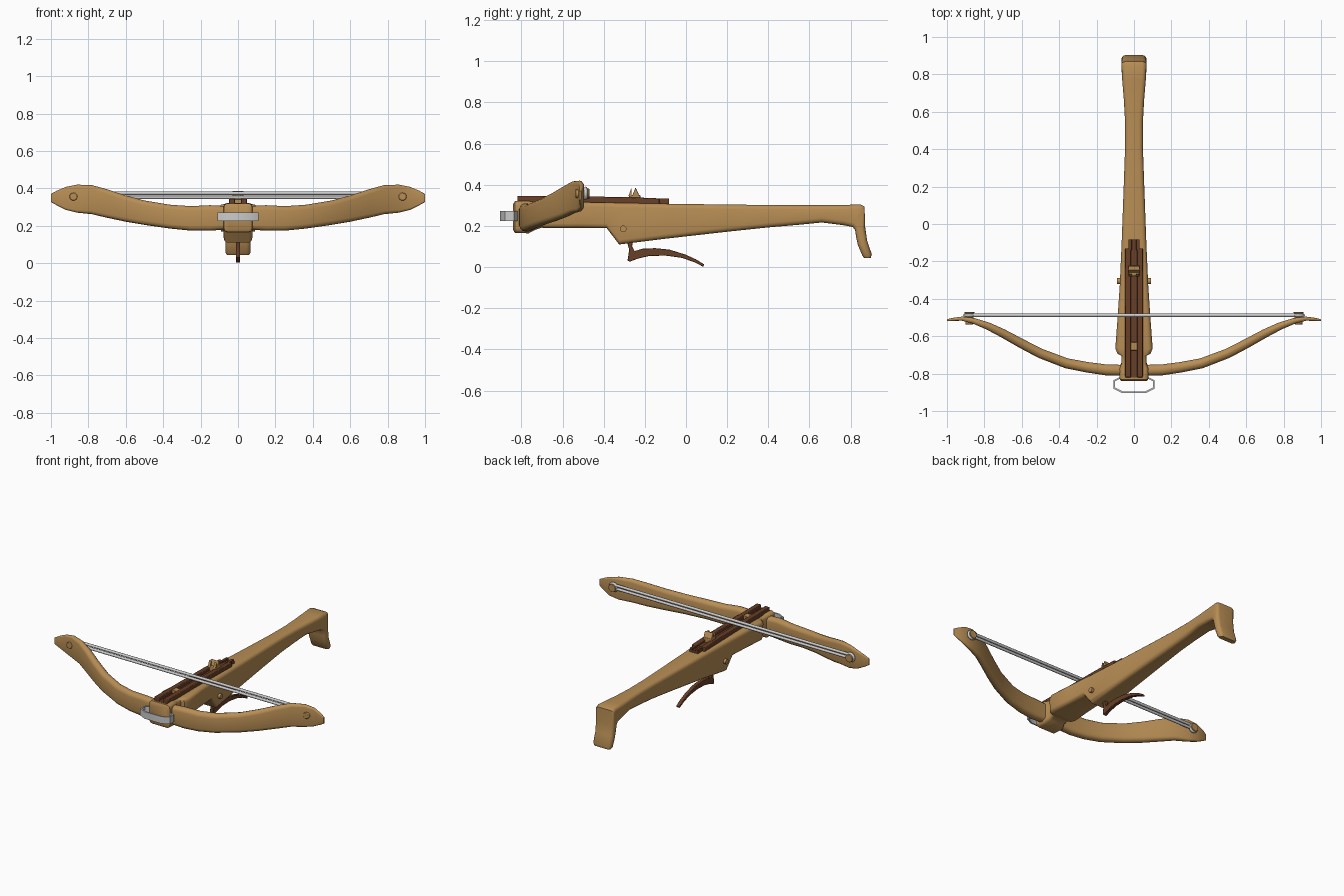
import bpy, bmesh, math
from mathutils import Vector

if "Cube" in bpy.data.objects:
    bpy.data.objects.remove(bpy.data.objects["Cube"])


def material(name, rgb):
    m = bpy.data.materials.new(name)
    m.diffuse_color = (*rgb, 1)
    m.use_nodes = True
    m.node_tree.nodes["Principled BSDF"].inputs["Base Color"].default_value = m.diffuse_color
    return m


wood = material("light_wood", (0.48, 0.27, 0.09))
dark = material("dark_wood", (0.14, 0.05, 0.02))


def finish(name, bm, mat=None, bevel=0.0, angle=38):
    bmesh.ops.recalc_face_normals(bm, faces=bm.faces)
    me = bpy.data.meshes.new(name)
    bm.to_mesh(me)
    bm.free()
    ob = bpy.data.objects.new(name, me)
    bpy.context.collection.objects.link(ob)
    if mat:
        me.materials.append(mat)
    if bevel:
        b = ob.modifiers.new("bevel", 'BEVEL')
        b.width, b.segments = bevel, 2
    bpy.ops.object.select_all(action='DESELECT')
    ob.select_set(True)
    bpy.context.view_layer.objects.active = ob
    bpy.ops.object.shade_smooth_by_angle(angle=math.radians(angle))
    return ob


def rounded_ring(bm, a, b, side, r, segs=3):
    """Rounded rectangle: a and b are the two edge midpoints, side the half-width vector."""
    a, b = Vector(a), Vector(b)
    c, up, w = (a + b) / 2, (a - b).normalized(), side.length
    h, s = (a - b).length / 2, side.normalized()
    r = min(r, h * 0.95, w * 0.95)
    verts = []
    for q, (sx, sy) in enumerate(((1, 1), (-1, 1), (-1, -1), (1, -1))):
        for i in range(segs + 1):
            t = math.pi / 2 * (q + i / segs)
            verts.append(bm.verts.new(c + s * (sx * (w - r) + r * math.cos(t))
                                      + up * (sy * (h - r) + r * math.sin(t))))
    return verts


def loft(name, sections, mat):
    bm = bmesh.new()
    rings = [rounded_ring(bm, *s) for s in sections]
    n = len(rings[0])
    for p, q in zip(rings, rings[1:]):
        for i in range(n):
            bm.faces.new((p[i], p[(i + 1) % n], q[(i + 1) % n], q[i]))
    bm.faces.new(rings[0])
    bm.faces.new(rings[-1])
    return finish(name, bm, mat)


def prism(name, pts, x0, x1, mat=None, bevel=0.0):
    """Extrude a y-z outline from x0 to x1."""
    bm = bmesh.new()
    f = bm.faces.new([bm.verts.new((x0, y, z)) for y, z in pts])
    new = bmesh.ops.extrude_face_region(bm, geom=[f])['geom']
    bmesh.ops.translate(bm, vec=(x1 - x0, 0, 0),
                        verts=[v for v in new if isinstance(v, bmesh.types.BMVert)])
    return finish(name, bm, mat, bevel)


def box(name, x0, x1, y0, y1, z0, z1, mat=None, bevel=0.0):
    return prism(name, [(y0, z0), (y1, z0), (y1, z1), (y0, z1)], x0, x1, mat, bevel)


def rod(name, a, b, r, mat=None, segs=16, bevel=0.0):
    a, b = Vector(a), Vector(b)
    bm = bmesh.new()
    bmesh.ops.create_cone(bm, cap_ends=True, segments=segs, radius1=r, radius2=r, depth=(b - a).length)
    rot = (b - a).to_track_quat('Z', 'Y').to_matrix()
    bmesh.ops.rotate(bm, matrix=rot, verts=bm.verts)
    bmesh.ops.translate(bm, vec=(a + b) / 2, verts=bm.verts)
    return finish(name, bm, mat, bevel)


# Stock with front block and hooked butt: top y, top z, bottom y, bottom z, half width
stock = [(-.84, .305, -.84, .18, .066), (-.832, .32, -.832, .167, .076), (-.775, .322, -.765, .164, .078),
         (-.745, .318, -.735, .18, .066), (-.705, .315, -.70, .192, .068), (-.695, .315, -.69, .19, .088),
         (-.665, .316, -.665, .19, .1), (-.52, .316, -.52, .19, .089), (-.385, .314, -.385, .189, .08),
         (-.325, .312, -.325, .11, .076), (-.1, .308, -.1, .138, .066), (.2, .304, .2, .172, .055),
         (.4, .302, .4, .193, .048), (.55, .301, .55, .206, .048), (.66, .301, .66, .217, .054),
         (.77, .302, .77, .203, .063), (.845, .305, .81, .195, .066), (.868, .295, .822, .18, .067),
         (.87, .2, .826, .15, .067), (.88, .13, .836, .105, .067), (.903, .062, .858, .054, .067),
         (.898, .045, .866, .045, .06)]
loft("stock", [((0, yt, zt), (0, yb, zb), Vector((w, 0, 0)), .022)
               for yt, zt, yb, zb, w in stock], wood)

# Bow limbs: x, y, bottom z, top z, thickness; mirrored across the block
half = [(.06, -.782, .18, .305, .058), (.15, -.78, .174, .31, .058), (.25, -.766, .174, .305, .056),
        (.36, -.745, .185, .312, .054), (.5, -.692, .205, .335, .052), (.6, -.64, .222, .362, .05),
        (.7, -.585, .243, .395, .046), (.78, -.546, .262, .417, .04), (.86, -.517, .27, .42, .03),
        (.92, -.506, .285, .408, .022), (.97, -.51, .31, .387, .016), (1.0, -.515, .327, .37, .01)]
path = [(-x, *r) for x, *r in reversed(half)] + half
limbs = []
for i, (x, y, zb, zt, t) in enumerate(path):
    p, q = path[max(i - 1, 0)], path[min(i + 1, len(path) - 1)]
    n = Vector((-(q[1] - p[1]), q[0] - p[0], 0)).normalized()
    limbs.append(((x, y, zt), (x, y, zb), n * t / 2, .025))
loft("bow_limbs", limbs, wood)

# Bolt groove: floor, paired rails and narrower tail
box("groove_floor", -.03, .03, -.82, -.082, .295, .322, dark)
for s in (-1, 1):
    prism("groove_rail", [(-.82, .3), (-.13, .3), (-.13, .334), (-.3, .341), (-.82, .346)],
          s * .016, s * .047, dark, .004)
    box("groove_tail", s * .011, s * .03, -.14, -.082, .305, .334, dark, .003)
box("groove_plug", -.018, .018, -.675, -.632, .31, .342, wood, .002)

# Nut with claws holding the string
box("nut_base", -.03, .03, -.278, -.222, .315, .35, wood, .004)
prism("nut_rear_claw", [(-.262, .345), (-.226, .345), (-.24, .378), (-.246, .386)], -.03, .03, wood, .002)
for s in (-1, 1):
    prism("nut_front_claw", [(-.28, .345), (-.264, .345), (-.266, .383)], s * .012, s * .028, wood)

# Cross pin and trigger
rod("cross_pin", (-.092, -.305, .186), (.092, -.305, .186), .016, wood)
prism("trigger", [(-.295, .15), (-.255, .15), (-.262, .1), (-.25, .078), (-.21, .09), (-.15, .092),
                  (-.08, .085), (0, .06), (.05, .037), (.09, .012), (.083, .002), (.04, .024),
                  (-.02, .045), (-.1, .056), (-.18, .054), (-.235, .041), (-.275, .026), (-.284, .033),
                  (-.276, .085)], -.012, .012, dark, .003)

# String: two strands looped round a peg at each limb end
for z in (.352, .374):
    rod("string_strand", (-.87, -.488, z), (.87, -.488, z), .009, None, 10)
for s in (-1, 1):
    rod("string_peg", (s * .88, -.537, .356), (s * .88, -.476, .356), .021, wood, 16, .003)
    rod("peg_head", (s * .88, -.478, .356), (s * .88, -.47, .356), .026, wood, 16, .002)
    bpy.ops.mesh.primitive_torus_add(location=(s * .88, -.488, .358), rotation=(math.pi / 2, 0, 0),
                                     major_radius=.024, minor_radius=.009,
                                     major_segments=20, minor_segments=8)
    bpy.context.object.name = "string_loop"
    bpy.ops.object.shade_smooth()

# Foot stirrup: flat metal strap bent round the front
outer = [(.07, -.815), (.11, -.835), (.11, -.88), (.062, -.904)]
inner = [(.066, -.823), (.101, -.841), (.101, -.875), (.059, -.895)]
outer += [(-x, y) for x, y in reversed(outer)]
inner += [(-x, y) for x, y in reversed(inner)]
bm = bmesh.new()
cols = [[bm.verts.new((*p, z)) for p, z in ((o, .225), (o, .272), (i, .272), (i, .225))]
        for o, i in zip(outer, inner)]
for p, q in zip(cols, cols[1:]):
    for i in range(4):
        bm.faces.new((p[i], p[(i + 1) % 4], q[(i + 1) % 4], q[i]))
bm.faces.new(cols[0])
bm.faces.new(cols[-1])
finish("stirrup", bm, None, 0, 30)
